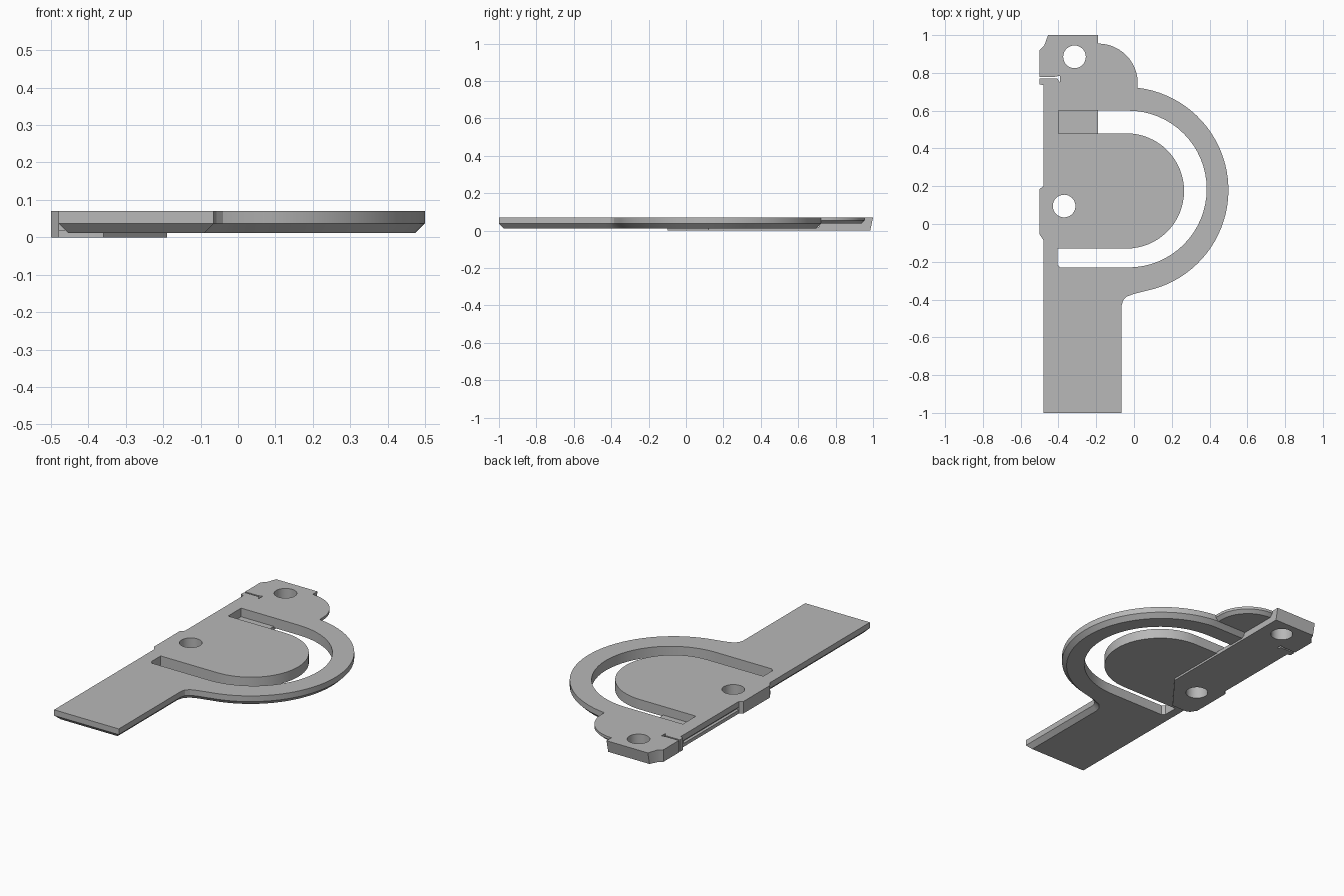
import bpy, bmesh, math
from mathutils import Vector

cube = bpy.data.objects.get("Cube")
if cube:
    bpy.data.objects.remove(cube, do_unlink=True)

TOP = 0.07

grey = bpy.data.materials.new("satin grey")
grey.use_nodes = True
colour = (0.48, 0.48, 0.48, 1)
grey.diffuse_color = colour
grey.node_tree.nodes["Principled BSDF"].inputs["Base Color"].default_value = colour


def arc(cx, cy, r, a0, a1, n=32):
    """Points along a circular arc, angles in degrees."""
    angles = [math.radians(a0 + (a1 - a0) * i / n) for i in range(n + 1)]
    return [(cx + r * math.cos(a), cy + r * math.sin(a)) for a in angles]


def inset(points, d):
    """Move a counter-clockwise outline inwards by d."""
    pts = [Vector(p) for p in points]
    result = []
    for i, p in enumerate(pts):
        e0 = (p - pts[i - 1]).normalized()
        e1 = (pts[(i + 1) % len(pts)] - p).normalized()
        n0, n1 = Vector((-e0.y, e0.x)), Vector((-e1.y, e1.x))
        result.append(p + (n0 + n1) * d / (1 + n0.dot(n1)))
    return result


def prism(name, points, z0, z1, chamfer=0, chamfer_z=0):
    """Extruded outline, with an optional chamfer round its lower edge."""
    levels = [(z0, inset(points, chamfer) if chamfer else points)]
    if chamfer:
        levels.append((chamfer_z, points))
    levels.append((z1, points))
    bm = bmesh.new()
    rings = [[bm.verts.new((p[0], p[1], z)) for p in ring] for z, ring in levels]
    bm.faces.new(rings[0][::-1])
    bm.faces.new(rings[-1])
    n = len(points)
    for low, high in zip(rings, rings[1:]):
        for i in range(n):
            j = (i + 1) % n
            bm.faces.new((low[i], low[j], high[j], high[i]))
    bmesh.ops.recalc_face_normals(bm, faces=bm.faces)
    mesh = bpy.data.meshes.new(name)
    bm.to_mesh(mesh)
    bm.free()
    mesh.materials.append(grey)
    obj = bpy.data.objects.new(name, mesh)
    bpy.context.collection.objects.link(obj)
    return obj


def combine(target, other, operation):
    """Apply a boolean and discard the helper."""
    other.hide_render = True
    mod = target.modifiers.new("combine", "BOOLEAN")
    mod.operation, mod.solver, mod.object = operation, "EXACT", other
    bpy.context.view_layer.update()
    graph = bpy.context.evaluated_depsgraph_get()
    mesh = bpy.data.meshes.new_from_object(target.evaluated_get(graph))
    target.modifiers.clear()
    target.data = mesh
    bpy.data.objects.remove(other, do_unlink=True)


# Plate: handle and round loop
outline = [(-0.48, -1), (-0.065, -1), (-0.065, -0.43), (-0.058, -0.405),
           (-0.04, -0.385), (0, -0.37)]
outline += arc(-0.045, 0.18, 0.545, -78, 83, 40) + [(-0.48, 0.72)]
plate = prism("latch_plate", outline, 0.012, TOP, 0.025, 0.037)

# Curved slot that leaves the tongue standing
slot = [(-0.39, -0.23)] + arc(-0.03, 0.185, 0.415, -90, 90)
slot += [(-0.4, 0.6), (-0.4, 0.48)] + arc(-0.04, 0.175, 0.305, 90, -90)
slot += [(-0.405, -0.13), (-0.405, -0.215)]
combine(plate, prism("slot_cutter", slot, -0.1, 0.2), "DIFFERENCE")

# Thin lobe beside the mount
lobe = [(-0.3, 0.7), (0.02, 0.7)] + arc(-0.19, 0.745, 0.21, 8, 88, 16) + [(-0.3, 0.955)]
combine(plate, prism("lobe", lobe, 0.037, TOP, 0.02, 0.055), "UNION")

# Backing bar under the plate
bar = [(-0.48, -0.09), (-0.455, -0.1), (-0.36, -0.1), (-0.19, 0.12),
       (-0.19, 0.8), (-0.48, 0.8)]
combine(plate, prism("backing_bar", bar, 0, 0.02), "UNION")

# Side tab next to the lower hole
tab = [(-0.5, -0.055), (-0.48, -0.085), (-0.44, -0.085), (-0.44, 0.2),
       (-0.48, 0.2), (-0.5, 0.185)]
combine(plate, prism("side_tab", tab, 0, TOP), "UNION")

# Full-height mount with a slanted end face
mount = [(-0.48, 0.71), (-0.19, 0.71), (-0.19, 1), (-0.455, 1), (-0.475, 0.945),
         (-0.5, 0.92), (-0.5, 0.74), (-0.48, 0.735)]
block = prism("mount", mount, 0, TOP)
for v in block.data.vertices:
    if v.co.y > 0.99 and v.co.z < 0.01:
        v.co.y -= 0.015
combine(plate, block, "UNION")

# Hooked slit in the mount
slit = [(-0.52, 0.77), (-0.405, 0.77), (-0.395, 0.752), (-0.392, 0.752),
        (-0.392, 0.785), (-0.42, 0.779), (-0.52, 0.779)]
combine(plate, prism("slit_cutter", slit, -0.1, 0.2), "DIFFERENCE")

# Two round holes
for x, y in ((-0.315, 0.885), (-0.37, 0.095)):
    hole = arc(x, y, 0.06, 0, 348.75, 31)
    combine(plate, prism("hole_cutter", hole, -0.1, 0.2), "DIFFERENCE")

# Smooth curved walls, crisp edges
plate.data.polygons.foreach_set("use_smooth", [True] * len(plate.data.polygons))
plate.data.set_sharp_from_angle(angle=math.radians(25))
